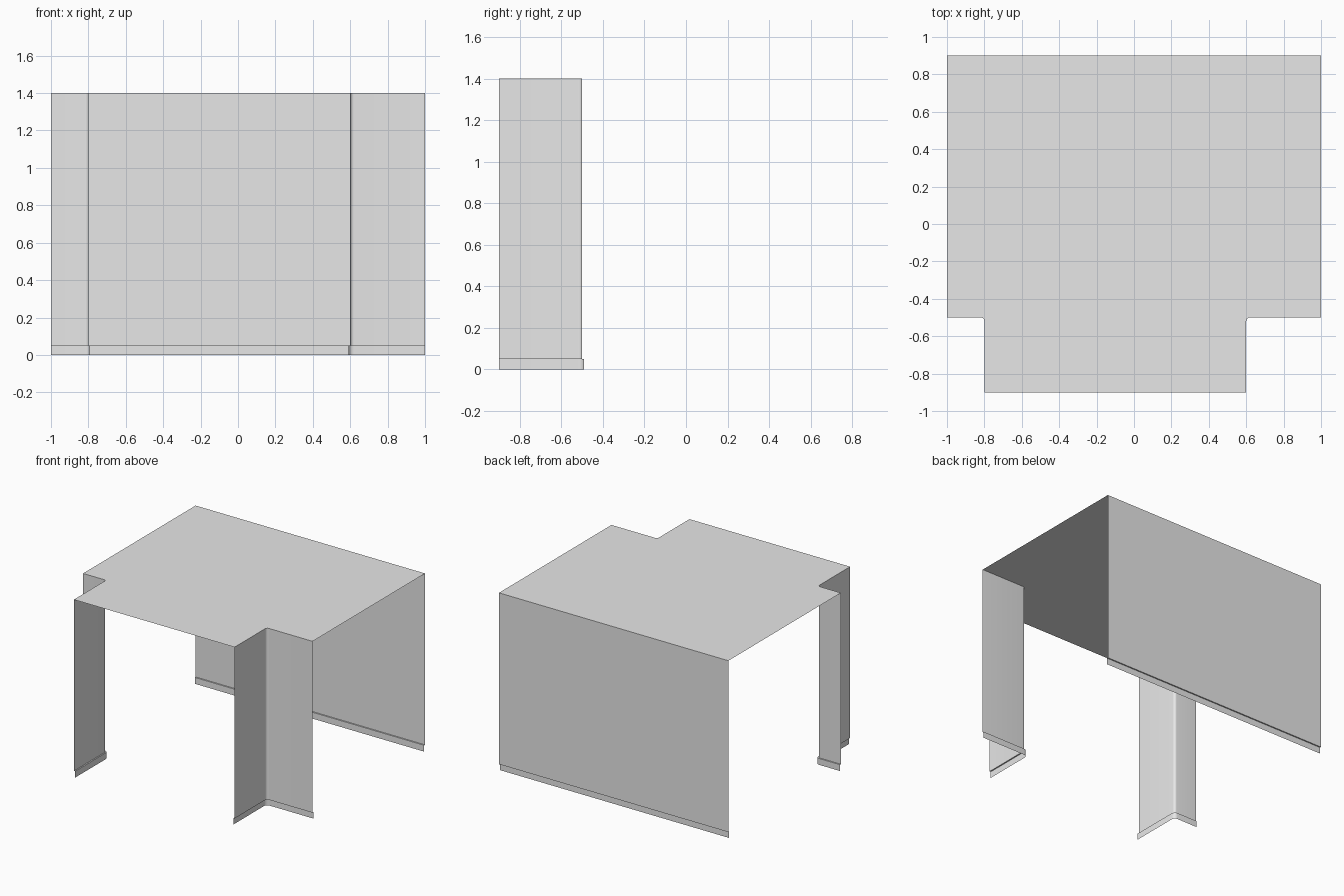
import bpy
import bmesh
from math import cos, sin, radians

cube = bpy.data.objects.get("Cube")
if cube:
    bpy.data.objects.remove(cube)

HEIGHT, SKIRT, STEP = 1.4, 0.05, 0.01
HALF_W, FRONT, BACK, RECESS = 1.0, -0.9, 0.9, -0.5
FILLET, SEGMENTS = 0.02, 6

grey = bpy.data.materials.new("plain grey")
grey.use_nodes = True
grey.diffuse_color = (0.8, 0.8, 0.8, 1)
grey.node_tree.nodes["Principled BSDF"].inputs["Base Color"].default_value = (0.8, 0.8, 0.8, 1)


def finish(bm, name):
    mesh = bpy.data.meshes.new(name)
    bm.to_mesh(mesh)
    bm.free()
    mesh.materials.append(grey)
    obj = bpy.data.objects.new(name, mesh)
    bpy.context.collection.objects.link(obj)
    bpy.ops.object.select_all(action="DESELECT")
    obj.select_set(True)
    bpy.context.view_layer.objects.active = obj
    bpy.ops.object.shade_smooth_by_angle(angle=radians(40))


def corner_path(x, side, inset):
    """Plan of a front corner wall, left to right, with a rounded inner bend."""
    cx, cy, r = x + side * FILLET, RECESS - FILLET, FILLET + inset
    path = [(x - side * inset, FRONT)]
    for i in range(SEGMENTS + 1):
        a = radians(90 * i / SEGMENTS)
        path.append((cx - side * r * cos(a), cy + r * sin(a)))
    path.append((side * HALF_W, RECESS + inset))
    return path if side > 0 else path[::-1]


def right_path(inset):
    return corner_path(0.6, 1, inset)


def left_path(inset):
    return corner_path(-0.8, -1, inset)


def back_path(inset):
    return [(HALF_W, BACK - inset), (-HALF_W, BACK - inset)]


def sheet(name, path, rows):
    """Sweep a plan path through (inset, height) rows."""
    bm = bmesh.new()
    grid = [[bm.verts.new((x, y, z)) for x, y in path(inset)] for inset, z in rows]
    for low, high in zip(grid, grid[1:]):
        for i in range(len(low) - 1):
            bm.faces.new((low[i], low[i + 1], high[i + 1], high[i]))
    finish(bm, name)


# Walls, each with a thin set-back skirting below
for label, path in (("front_right", left_path), ("front_left", right_path), ("back", back_path)):
    sheet(label + "_wall", path, [(0, SKIRT), (0, HEIGHT)])
    sheet(label + "_skirting", path, [(STEP, 0), (STEP, SKIRT), (0, SKIRT)])

# Flat roof following the wall outline
bm = bmesh.new()
outline = left_path(0) + right_path(0) + back_path(0)
bm.faces.new([bm.verts.new((x, y, HEIGHT)) for x, y in outline])
finish(bm, "roof")
